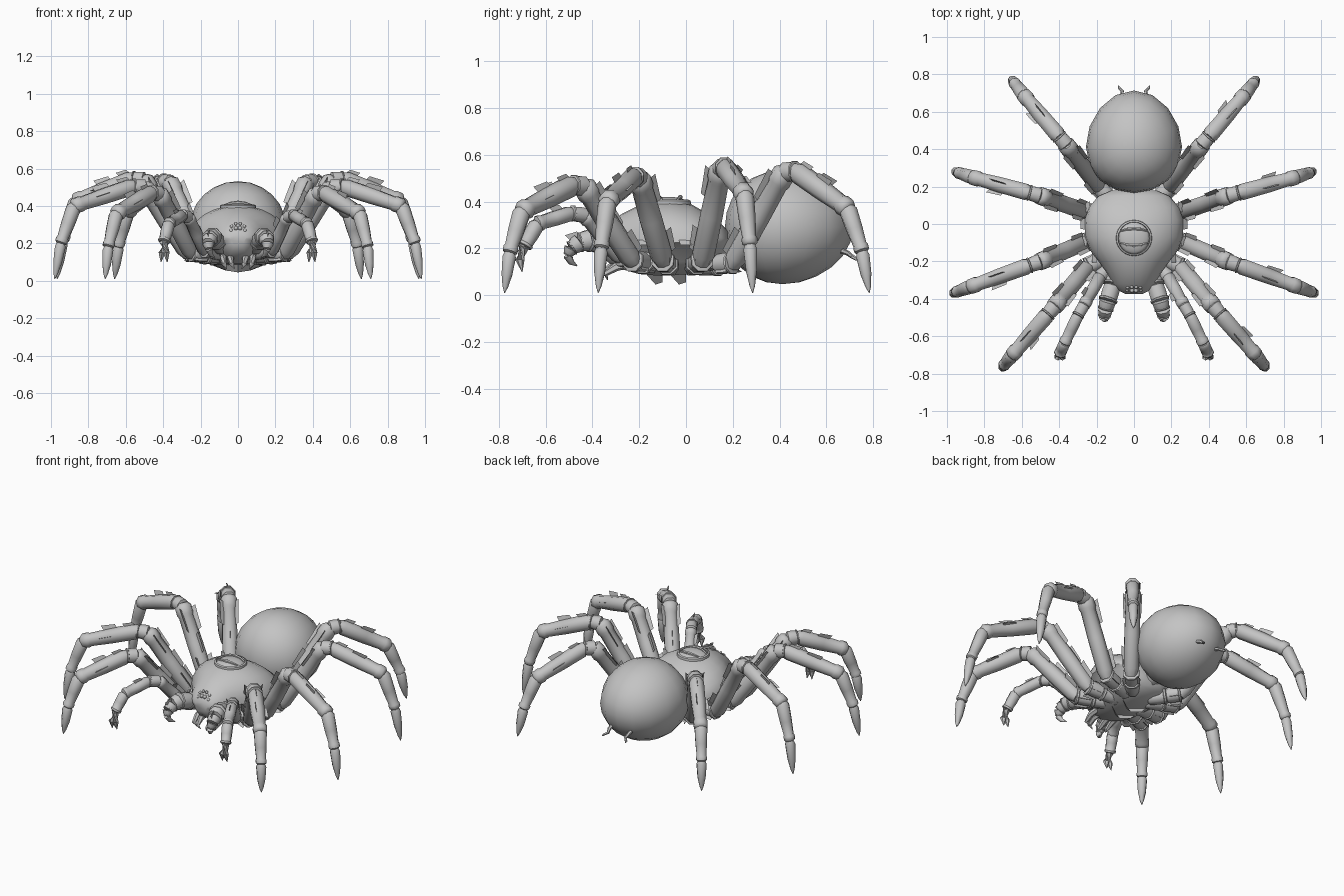
import bpy, bmesh, math
from mathutils import Vector

if "Cube" in bpy.data.objects:
    bpy.data.objects.remove(bpy.data.objects["Cube"])

V = Vector
grey = bpy.data.materials.new("plain grey")
grey.diffuse_color = (0.55, 0.55, 0.55, 1)
grey.use_nodes = True
grey.node_tree.nodes["Principled BSDF"].inputs["Base Color"].default_value = grey.diffuse_color
UP = V((0, 0, 1))


def finish(bm, name, smooth=True):
    bmesh.ops.recalc_face_normals(bm, faces=bm.faces)
    me = bpy.data.meshes.new(name)
    bm.to_mesh(me)
    bm.free()
    ob = bpy.data.objects.new(name, me)
    bpy.context.collection.objects.link(ob)
    me.materials.append(grey)
    if smooth:
        bpy.ops.object.select_all(action='DESELECT')
        ob.select_set(True)
        bpy.context.view_layer.objects.active = ob
        bpy.ops.object.shade_smooth_by_angle(angle=math.radians(48))
    return ob


def skin(bm, rings):
    """Join rings of points with quads and close both ends."""
    vs = [[bm.verts.new(p) for p in r] for r in rings]
    n = len(vs[0])
    for a, b in zip(vs, vs[1:]):
        for i in range(n):
            bm.faces.new((a[i], a[(i + 1) % n], b[(i + 1) % n], b[i]))
    bm.faces.new(vs[0])
    bm.faces.new(vs[-1])


def tube(bm, pts, radii, n=8):
    """Round tube along points; radii given per point."""
    rings = []
    for i, p in enumerate(pts):
        t = (pts[min(i + 1, len(pts) - 1)] - pts[max(i - 1, 0)]).normalized()
        ref = UP if abs(t.z) < 0.97 else V((0, 1, 0))
        side = t.cross(ref).normalized()
        up = side.cross(t)
        rings.append([p + (side * math.cos(a) + up * math.sin(a)) * radii[i]
                      for a in (2 * math.pi * (k + .5) / n for k in range(n))])
    skin(bm, rings)


def segment(bm, a, b, ra, rb):
    """Leg segment: rounded start, straight shaft, flared collar at the end."""
    ts = (-.04, .06, .5, .86, .90, 1.0, 1.04)
    m = (ra + rb) / 2
    rs = (ra * .7, ra, m * 1.04, rb, rb * 1.15, rb * 1.1, rb * .7)
    tube(bm, [a.lerp(b, t) for t in ts], rs)


def card(bm, a, b, t0, t1, off, h, tilt=0.0):
    """Flat bristle plate standing on a segment."""
    d = (b - a).normalized()
    side = d.cross(UP).normalized()
    up = side.cross(d)
    out = up * math.cos(tilt) + side * math.sin(tilt)
    p, q = a.lerp(b, t0), a.lerp(b, t1)
    bm.faces.new([bm.verts.new(c) for c in (
        p + out * off * .9, q + out * off * .9,
        q + out * (off + h) + d * .012, p + out * (off + h * .8) + d * .012)])


def ball(name, c, r, u=24, v=14):
    bm = bmesh.new()
    bmesh.ops.create_uvsphere(bm, u_segments=u, v_segments=v, radius=1)
    bmesh.ops.scale(bm, vec=r, verts=bm.verts)
    bmesh.ops.translate(bm, vec=c, verts=bm.verts)
    return finish(bm, name)


# abdomen: slightly egg shaped
bm = bmesh.new()
bmesh.ops.create_uvsphere(bm, u_segments=16, v_segments=12, radius=1)
for v in bm.verts:
    v.co.y -= 0.10 * (1 - v.co.y ** 2)
    v.co = V((v.co.x * .257, .44 + v.co.y * .274, .29 + v.co.z * .243))
finish(bm, "abdomen")

# cephalothorax: y, half width, top height, underside height
stations = [(.18, .12, .275, .15), (.15, .19, .305, .12), (.09, .24, .35, .10),
            (.02, .265, .39, .09), (-.07, .262, .405, .085), (-.14, .235, .40, .085),
            (-.20, .19, .385, .09), (-.27, .14, .35, .11), (-.32, .115, .315, .13),
            (-.355, .085, .28, .16), (-.375, .045, .25, .19)]
bm = bmesh.new()
rings = []
for y, w, top, bot in stations:
    edge = .225
    r = [V((w * math.cos(a), y, edge + (top - edge) * math.sin(a)))
         for a in (math.pi * k / 12 for k in range(13))]
    r += [V((w * f, y, edge + (bot - edge) * g)) for f, g in
          ((-.86, .15), (-.68, .6), (-.4, 1), (.4, 1), (.68, .6), (.86, .15))]
    rings.append(r)
skin(bm, rings)
finish(bm, "cephalothorax")

# waist
bm = bmesh.new()
tube(bm, [V((0, .12, .2)), V((0, .18, .21)), V((0, .28, .24))], [.08, .06, .07], 10)
finish(bm, "waist")

# back hump with raised ring and two cross ridges
ball("back_hump", (0, -.075, .388), (.085, .09, .032), 20, 10)
bm = bmesh.new()
N = 24
ring = [[V((math.cos(2 * math.pi * i / N) * r, -.075 + math.sin(2 * math.pi * i / N) * r, z))
         for i in range(N)] for r, z in ((.10, .36), (.095, .403), (.086, .408), (.08, .38))]
skin(bm, ring)
finish(bm, "hump_ring")
bm = bmesh.new()
for y0, bow in ((-.04, .016), (-.10, -.016)):
    tube(bm, [V((x * .08, y0 + bow * (1 - x * x), .403 + .016 * (1 - x * x)))
              for x in (-1, -.5, 0, .5, 1)], [.004, .008, .01, .008, .004], 6)
finish(bm, "hump_ridges")

# walking legs: coxa, hip, knee, ankle, tip
legs = {
    "front_leg": ((.06, -.13, .13), (.25, -.23, .15), (.42, -.435, .465), (.65, -.70, .36), (.71, -.775, .01)),
    "second_leg": ((.07, -.06, .12), (.27, -.10, .15), (.50, -.20, .50), (.875, -.335, .40), (.98, -.375, .01)),
    "third_leg": ((.07, .02, .12), (.27, .07, .15), (.50, .15, .54), (.865, .25, .43), (.967, .285, .01)),
    "rear_leg": ((.06, .06, .12), (.19, .20, .14), (.36, .42, .525), (.59, .69, .37), (.66, .783, .01)),
}
for name, data in legs.items():
    for s, label in ((1, "right"), (-1, "left")):
        cox, hip, knee, ank, tip = (V((x * s, y, z)) for x, y, z in data)
        out = V((ank.x - knee.x, ank.y - knee.y, 0)).normalized()
        pat = knee + out * .065 + UP * .005
        toe = ank.lerp(tip, .5) + out * .02
        bm = bmesh.new()
        segment(bm, cox, cox.lerp(hip, .55), .04, .046)
        segment(bm, cox.lerp(hip, .55), hip, .045, .046)
        segment(bm, hip, knee, .048, .045)
        segment(bm, knee, pat, .044, .041)
        segment(bm, pat, ank, .047, .039)
        segment(bm, ank, toe, .040, .030)
        tube(bm, [toe.lerp(tip, t) for t in (0, .12, .55, .85, 1)],
             [.022, .031, .025, .013, .002])
        finish(bm, f"{name}_{label}")
        # bristle plates along the leg
        bm = bmesh.new()
        for tilt in (-.9, .9):
            card(bm, hip, knee, .05, .3, .046, .028, tilt)
            card(bm, hip, knee, .65, .95, .044, .028, tilt)
            card(bm, cox, hip, .6, .95, .042, .025, tilt + math.pi)
        card(bm, hip, knee, .35, .6, .044, .028)
        card(bm, pat, ank, .02, .2, .043, .02)
        card(bm, pat, ank, .35, .6, .042, .028, .25)
        card(bm, pat, ank, .4, .65, .042, .018, -1.3)
        finish(bm, f"{name}_bristles_{label}", False)

for s, label in ((1, "right"), (-1, "left")):
    P = lambda *c: V((c[0] * s, c[1], c[2]))
    # feelers beside the head
    pts = [P(.08, -.17, .14), P(.18, -.28, .16), P(.265, -.43, .34), P(.30, -.49, .35),
           P(.37, -.635, .305), P(.395, -.69, .21)]
    bm = bmesh.new()
    for i, (ra, rb) in enumerate(((.035, .035), (.036, .032), (.034, .032), (.034, .031), (.034, .03))):
        segment(bm, pts[i], pts[i + 1], ra, rb)
    for dx in (-.012, .012):
        tube(bm, [pts[5], P(.395 + dx, -.71, .15), P(.395 + dx * 1.4, -.70, .10)],
             [.026, .02, .002], 6)
    card(bm, pts[1], pts[2], .2, .5, .034, .025)
    card(bm, pts[1], pts[2], .6, .85, .034, .025, .9)
    card(bm, pts[3], pts[4], .2, .5, .034, .02)
    finish(bm, f"feeler_{label}")
    # jaws: ringed, curled down to a hooked fang
    pts = [P(.085, -.25, .18), P(.115, -.33, .215), P(.14, -.41, .235), P(.152, -.455, .225),
           P(.158, -.49, .20), P(.155, -.505, .17)]
    rad = (.046, .048, .048, .041, .032, .02)
    bm = bmesh.new()
    for i in range(5):
        segment(bm, pts[i], pts[i + 1], rad[i], rad[i + 1])
    tube(bm, [pts[5], P(.145, -.49, .14), P(.125, -.465, .125)], [.02, .013, .002])
    card(bm, pts[2], pts[4], .3, .9, .037, .025)
    finish(bm, f"jaw_{label}")
    # eyes
    for i, (x, y, z, r) in enumerate(((.011, -.356, .282, .012), (.036, -.352, .268, .011),
                                      (.012, -.338, .305, .009), (.034, -.340, .292, .009))):
        ball(f"eye_{label}_{i}", (x * s, y, z), (r, r, r), 10, 6)
    # spinnerets
    bm = bmesh.new()
    tube(bm, [P(.07, .64, .20), P(.068, .69, .18), P(.062, .71, .165), P(.08, .728, .155), P(.083, .74, .15)],
         [.013, .011, .009, .008, .003], 6)
    finish(bm, f"spinneret_{label}")
    # small mouth feelers below the head
    bm = bmesh.new()
    for x, y in ((.03, -.32), (.07, -.30)):
        tube(bm, [P(x, y + .08, .14), P(x + .01, y, .12), P(x + .005, y - .045, .09), P(x - .01, y - .035, .065)],
             [.02, .018, .013, .002], 6)
    finish(bm, f"mouth_feelers_{label}")
    # belly and rim plates
    bm = bmesh.new()
    for y in (-.13, -.03):
        bm.faces.new([bm.verts.new(P(*c)) for c in
                      ((.0, y - .04, .09), (.09, y + .03, .09), (.06, y + .03, .055), (.0, y, .045))])
    for y, w in ((-.18, .2), (-.09, .25), (0, .262), (.09, .235)):
        bm.faces.new([bm.verts.new(P(*c)) for c in
                      ((w, y - .03, .235), (w, y + .03, .235), (w + .025, y + .025, .215), (w + .025, y - .025, .215))])
    finish(bm, f"body_plates_{label}", False)
